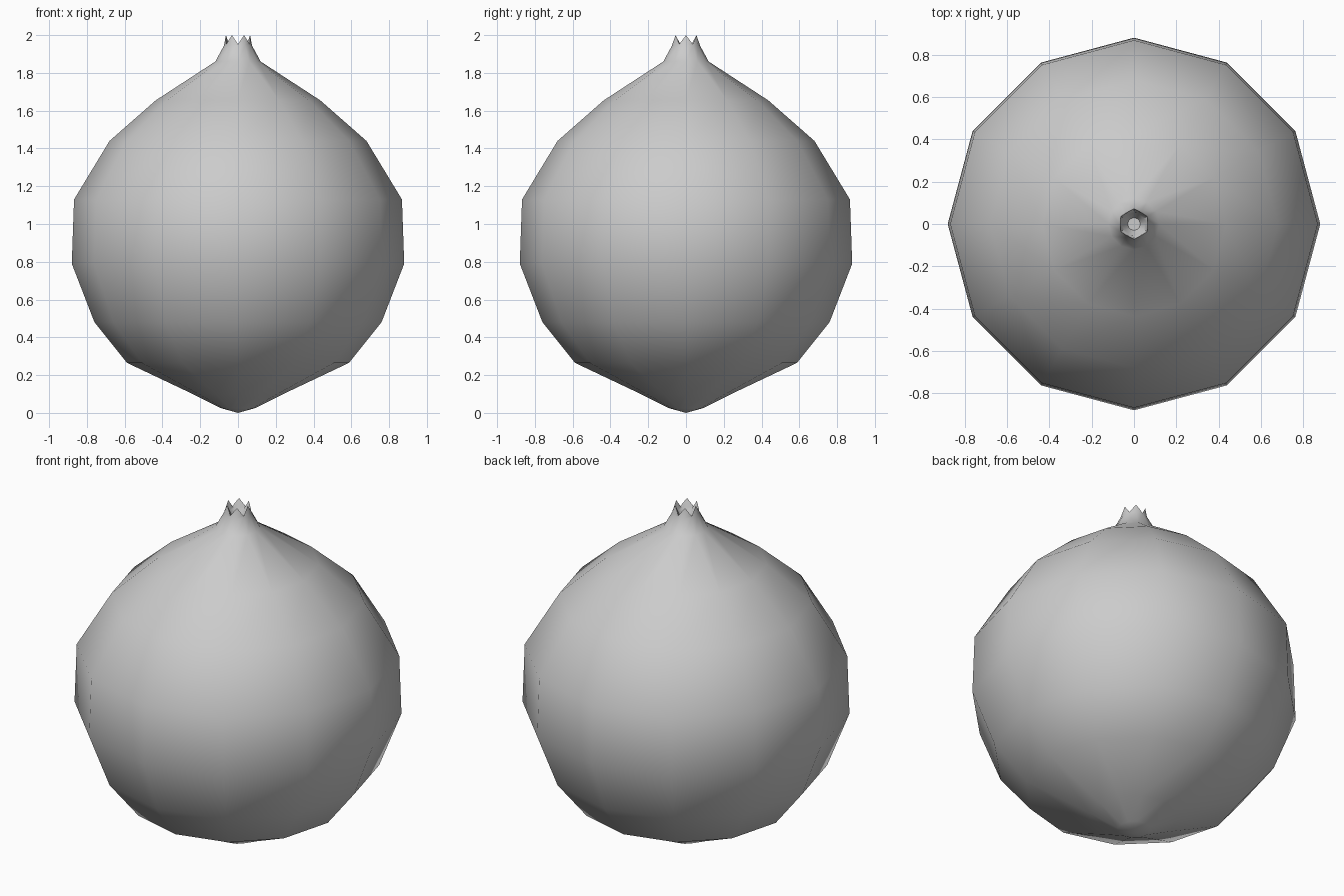
import bpy, bmesh
from math import sin, cos, pi, radians

if "Cube" in bpy.data.objects:
    bpy.data.objects.remove(bpy.data.objects["Cube"])

SIDES = 12


def ring(bm, r, z, r_odd=None, z_odd=None):
    verts = []
    for i in range(SIDES):
        a = 2 * pi * i / SIDES
        rr = r_odd if (i % 2 and r_odd is not None) else r
        zz = z_odd if (i % 2 and z_odd is not None) else z
        verts.append(bm.verts.new((rr * cos(a), rr * sin(a), zz)))
    return verts


def bridge(bm, a, b):
    for i in range(SIDES):
        j = (i + 1) % SIDES
        bm.faces.new((a[i], a[j], b[j], b[i]))


bm = bmesh.new()

# Fruit body: lathe profile from the bottom tip to the shoulder
profile = [(0.09, 0.025), (0.24, 0.10), (0.588, 0.265), (0.76, 0.48),
           (0.88, 0.79), (0.868, 1.13), (0.68, 1.44), (0.435, 1.655),
           (0.12, 1.86)]
rings = [ring(bm, r, z) for r, z in profile]

# Crown: neck, six pointed teeth, then the hollow inside
rings.append(ring(bm, 0.074, 1.945))
rings.append(ring(bm, 0.064, 2.0, 0.072, 1.952))
rings.append(ring(bm, 0.052, 1.945))
rings.append(ring(bm, 0.03, 1.90))
for a, b in zip(rings, rings[1:]):
    bridge(bm, a, b)

# Bottom tip and floor of the hollow
tip = bm.verts.new((0, 0, 0))
for i in range(SIDES):
    bm.faces.new((tip, rings[0][(i + 1) % SIDES], rings[0][i]))
bm.faces.new(rings[-1])

bmesh.ops.recalc_face_normals(bm, faces=bm.faces)
mesh = bpy.data.meshes.new("fruit")
bm.to_mesh(mesh)
bm.free()
fruit = bpy.data.objects.new("fruit", mesh)
bpy.context.collection.objects.link(fruit)

# Smooth skin with crisp crown edges
bpy.context.view_layer.objects.active = fruit
fruit.select_set(True)
bpy.ops.object.shade_smooth_by_angle(angle=radians(50))
